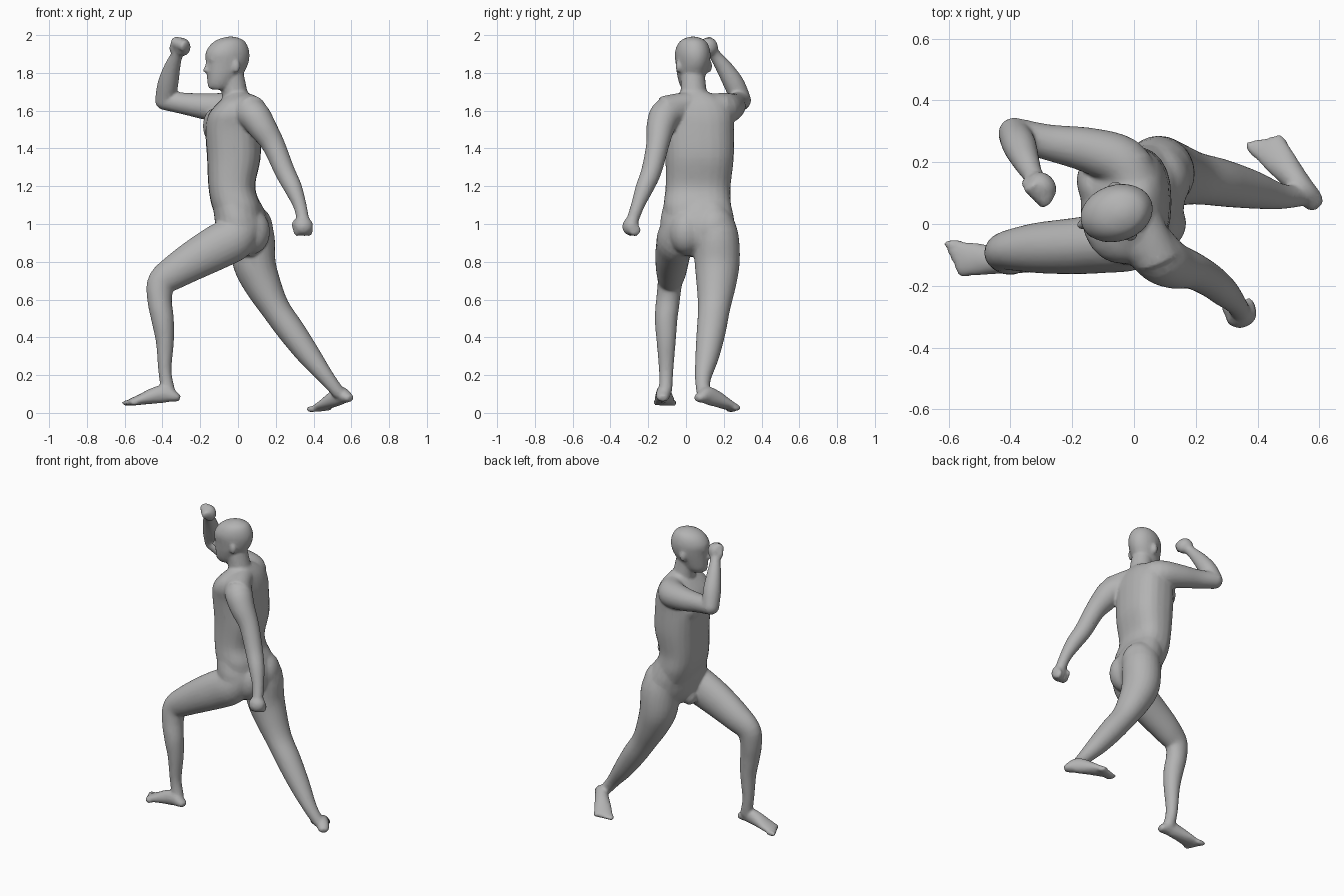
import bpy, bmesh, math
from mathutils import Vector, Matrix

cube = bpy.data.objects.get("Cube")
if cube:
    bpy.data.objects.remove(cube, do_unlink=True)

UP = Vector((0, 0, 1))
FACE = Vector((-.95, -.31, 0)).normalized()   # way the head points
SIDE = UP.cross(FACE)
bm = bmesh.new()


def catmull(rows, steps=4):
    """Smooth rows of numbers into a denser list."""
    out = []
    for i in range(len(rows) - 1):
        p = [rows[max(0, min(len(rows) - 1, i + k))] for k in (-1, 0, 1, 2)]
        for s in range(steps):
            t = s / steps
            out.append([b + .5 * t * (c - a + t * (2*a - 5*b + 4*c - d + t * (3*(b - c) + d - a)))
                        for a, b, c, d in zip(*p)])
    return out + [list(rows[-1])]


def bulge(v, power):
    return math.copysign(abs(v) ** power, v)


def tube(rows, ref=FACE, flat=False, power=1, sides=24):
    """Loft ovals through rows of x, y, z, radius along ref, radius across.
    A power under one squares the oval off."""
    rows = catmull([r if len(r) == 5 else (*r, r[3]) for r in rows])
    pts = [Vector(r[:3]) for r in rows]
    rings = []
    for i, (p, r) in enumerate(zip(pts, rows)):
        t = UP if flat else (pts[min(i + 1, len(pts) - 1)] - pts[max(i - 1, 0)]).normalized()
        across = t.cross(ref).normalized()
        along = across.cross(t)
        angles = [2 * math.pi * k / sides for k in range(sides)]
        rings.append([bm.verts.new(p + along * bulge(math.cos(a), power) * r[3]
                                   + across * bulge(math.sin(a), power) * r[4]) for a in angles])
    faces = [bm.faces.new((lo[k], lo[(k + 1) % sides], hi[(k + 1) % sides], hi[k]))
             for lo, hi in zip(rings, rings[1:]) for k in range(sides)]
    faces += [bm.faces.new(rings[0][::-1]), bm.faces.new(rings[-1])]
    bmesh.ops.recalc_face_normals(bm, faces=faces)


def blob(centre, radii, x_axis=FACE, z_axis=UP):
    """Ellipsoid whose radii follow x_axis, the sideways axis and z_axis."""
    x = Vector(x_axis).normalized()
    y = Vector(z_axis).cross(x).normalized()
    rot = Matrix((x, y, x.cross(y))).transposed().to_4x4()
    bmesh.ops.create_icosphere(bm, subdivisions=3, radius=1,
                               matrix=Matrix.Translation(centre) @ rot @ Matrix.Diagonal((*radii, 1)))


def limb(rows, ref):
    tube(rows, Vector(ref))
    for r in (rows[0], rows[-1]):
        blob(r[:3], [min(r[3:])] * 3)


def foot(heel, toe, inner_sign):
    """Foot from heel to the ball, with five toes; the sole slopes between the ends."""
    heel, toe = Vector(heel), Vector(toe)
    run = toe - heel
    d = Vector((run.x, run.y, 0)).normalized()
    inner = UP.cross(d) * inner_sign
    rows = []
    for s, h, w in ((.02, .017, .024), (.12, .03, .036), (.28, .048, .038),
                    (.5, .042, .045), (.72, .028, .054), (.9, .019, .055)):
        p = heel + run * s + UP * h
        rows.append((*p, h, w))
    tube(rows, UP)
    for k in range(5):
        p = heel + run * (.94 - .03 * k) + inner * (.044 - .0225 * k) + UP * .016
        blob(p, (.038 - .003 * k, .017 - .001 * k, .017), d)


def fist(centre, arm, across):
    """Closed hand: palm, four knuckles and a thumb."""
    c, arm, across = Vector(centre), Vector(arm).normalized(), Vector(across).normalized()
    front = arm.cross(across)
    blob(c, (.052, .042, .05), across, arm)
    for k in range(4):
        blob(c + across * (.036 - .024 * k) + arm * .018 + front * .02, (.015, .032, .033), across, arm)
    blob(c + across * .038 - arm * .012 + front * .03, (.016, .02, .032), across, arm)


# Hips, turned with the forward leg
tube([(.03, .06, .83, .06, .09), (.03, .06, .9, .12, .175), (.022, .06, 1.0, .138, .2),
      (0, .06, 1.09, .128, .185), (-.025, .062, 1.16, .11, .165)], Vector((-.97, .25, 0)), flat=True)

# Torso, from waist to collar
tube([(.01, .06, 1.02, .12, .165), (-.01, .06, 1.1, .13, .178), (-.033, .064, 1.2, .124, .172),
      (-.022, .072, 1.35, .142, .181), (-.028, .068, 1.5, .145, .186), (-.024, .06, 1.58, .133, .19),
      (-.008, .052, 1.64, .1, .165), (.002, .047, 1.68, .066, .11), (0, .045, 1.7, .05, .07)],
     Vector((-1, 0, 0)), flat=True, power=.8)
chest = Vector((-.028, .066, 1.52))
for sign in (-1, 1):
    blob(chest + FACE * .085 + SIDE * sign * .075, (.048, .09, .09))

# Shoulder girdle and neck
tube([(.075, -.11, 1.6, .08), (.04, -.02, 1.63, .065), (.01, .08, 1.63, .065), (-.02, .2, 1.61, .08)], UP)
tube([(.01, .045, 1.6, .085), (-.015, .042, 1.68, .07), (-.026, .038, 1.74, .067),
      (-.035, .037, 1.8, .062)])

# Buttocks and crotch
blob((.075, .0, .96), (.095, .09, .12))
blob((.085, .15, .97), (.1, .11, .13))
blob((-.06, .05, .88), (.05, .05, .06))

# Lunging leg
limb([(.02, -.02, .98, .105, .105), (-.02, -.05, .925, .118, .103), (-.1, -.063, .882, .118, .096),
      (-.2, -.072, .827, .109, .091), (-.32, -.078, .755, .093, .081), (-.403, -.085, .69, .078, .065),
      (-.415, -.095, .6, .066, .062), (-.4, -.105, .5, .061, .061), (-.387, -.105, .38, .048, .051),
      (-.387, -.105, .22, .035, .038), (-.37, -.108, .12, .037, .035)], (-.3, 0, 1))
foot((-.302, -.125, .06), (-.6, -.11, .035), -1)

# Trailing leg
limb([(.04, .13, 1.05, .1), (.075, .16, .94, .117), (.085, .165, .8, .114, .12),
      (.13, .16, .68, .098, .105), (.2, .148, .55, .077, .085), (.285, .133, .43, .073, .077),
      (.38, .112, .3, .061, .063), (.47, .09, .185, .042, .043), (.53, .09, .11, .035)], (-1, 0, -.3))
foot((.6, .05, .06), (.41, .28, 0), 1)

# Hanging arm
limb([(.04, -.06, 1.6, .085), (.085, -.11, 1.575, .084), (.13, -.135, 1.51, .075),
      (.187, -.15, 1.42, .061), (.247, -.183, 1.28, .054), (.292, -.22, 1.19, .048),
      (.327, -.255, 1.1, .036), (.343, -.28, 1.03, .033)], FACE)
fist((.347, -.294, .99), (.15, -.25, -1), (-1, -.3, 0))

# Raised arm
limb([(0, .13, 1.605, .085), (-.04, .2, 1.61, .085), (-.15, .24, 1.62, .073), (-.28, .265, 1.637, .058),
      (-.388, .293, 1.655, .052)], UP)
limb([(-.388, .293, 1.655, .052), (-.371, .255, 1.74, .055), (-.351, .207, 1.82, .045),
      (-.328, .16, 1.885, .033), (-.31, .135, 1.92, .032)], (-1, 0, 0))
fist((-.297, .122, 1.938), (.2, -.4, 1), (-.7, .7, .3))

# Head with nose, brow, mouth, chin and ears
tube([(-.105, .018, 1.712, .036, .037), (-.09, .024, 1.742, .072, .058), (-.068, .03, 1.8, .1, .077),
      (-.057, .035, 1.85, .114, .087), (-.056, .035, 1.9, .12, .092), (-.05, .036, 1.945, .102, .082),
      (-.042, .037, 1.975, .07, .059), (-.038, .037, 1.992, .02, .018)], flat=True)
skull = Vector((-.055, .035, 1.85))
blob(skull + FACE * .116 - UP * .035, (.022, .018, .016))
blob(skull + FACE * .11 - UP * .015, (.016, .013, .032))
blob(skull + FACE * .098 + UP * .022, (.021, .055, .014))
blob(skull + FACE * .09 - UP * .075, (.024, .028, .018))
blob(skull + FACE * .088 - UP * .115, (.022, .026, .022))
for sign in (-1, 1):
    blob(skull + SIDE * sign * .087 - FACE * .02 - UP * .015, (.021, .014, .034))

mesh = bpy.data.meshes.new("body")
bm.to_mesh(mesh)
bm.free()
body = bpy.data.objects.new("body", mesh)
bpy.context.collection.objects.link(body)

# Fuse the parts into one skin, soften the joins, then thin out the faces
remesh = body.modifiers.new("fuse", "REMESH")
remesh.mode = "VOXEL"
remesh.voxel_size = .008
remesh.use_smooth_shade = True
soften = body.modifiers.new("soften", "SMOOTH")
soften.factor, soften.iterations = .5, 9
body.modifiers.new("thin", "DECIMATE").ratio = .25

grey = bpy.data.materials.new("grey")
grey.use_nodes = True
colour = (.45, .45, .45, 1)
grey.diffuse_color = colour
grey.node_tree.nodes["Principled BSDF"].inputs["Base Color"].default_value = colour
mesh.materials.append(grey)
mesh.shade_smooth()
